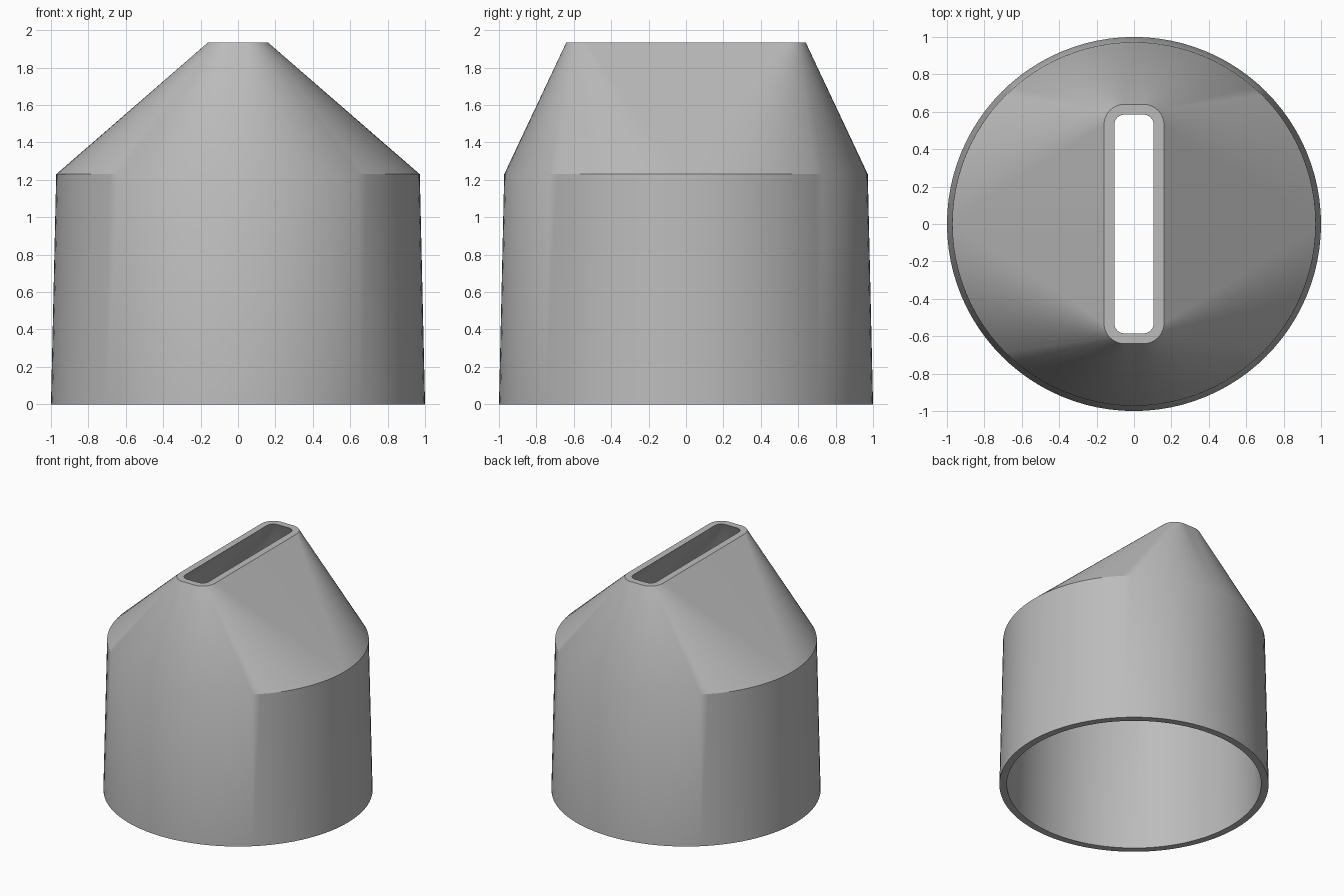
import bpy, bmesh
from math import cos, sin, radians

default = bpy.data.objects.get("Cube")
if default:
    bpy.data.objects.remove(default)

STEPS = 24      # segments per quarter turn
WALL = 0.055

grey = bpy.data.materials.new("light grey")
grey.use_nodes = True
colour = (0.5, 0.5, 0.5, 1)
grey.diffuse_color = colour
grey.node_tree.nodes["Principled BSDF"].inputs["Base Color"].default_value = colour


def ring(bm, z, radius, half_x=0, half_y=0):
    """Rounded rectangle loop; with no half sizes it is a circle."""
    verts = []
    for quarter, (sx, sy) in enumerate([(1, 1), (-1, 1), (-1, -1), (1, -1)]):
        for i in range(STEPS + 1):
            a = radians(90 * (quarter + i / STEPS))
            verts.append(bm.verts.new((sx * half_x + radius * cos(a),
                                       sy * half_y + radius * sin(a), z)))
    return verts


bm = bmesh.new()
# Straight core of the slot; both slot outlines are offsets of it
core = (0.05, 0.53)
loops = [
    ring(bm, 0, 1),                     # outer base
    ring(bm, 1.23, 0.972),              # outer shoulder
    ring(bm, 1.935, 0.11, *core),       # outer slot rim
    ring(bm, 1.935, 0.055, *core),      # inner slot rim
    ring(bm, 1.23, 0.972 - WALL),       # inner shoulder
    ring(bm, 0, 1 - WALL),              # inner base
]
# Skin the loops into one closed shell
for lower, upper in zip(loops, loops[1:] + loops[:1]):
    n = len(lower)
    for i in range(n):
        j = (i + 1) % n
        bm.faces.new((lower[i], lower[j], upper[j], upper[i]))
# Quarter joints of the circles collapse, leaving flat triangles on the sides
bmesh.ops.remove_doubles(bm, verts=bm.verts, dist=1e-5)
bmesh.ops.recalc_face_normals(bm, faces=bm.faces)

mesh = bpy.data.meshes.new("slotted_nozzle")
bm.to_mesh(mesh)
bm.free()
mesh.materials.append(grey)
nozzle = bpy.data.objects.new("slotted_nozzle", mesh)
bpy.context.collection.objects.link(nozzle)

bpy.ops.object.select_all(action="DESELECT")
nozzle.select_set(True)
bpy.context.view_layer.objects.active = nozzle
bpy.ops.object.shade_smooth_by_angle(angle=radians(30))
